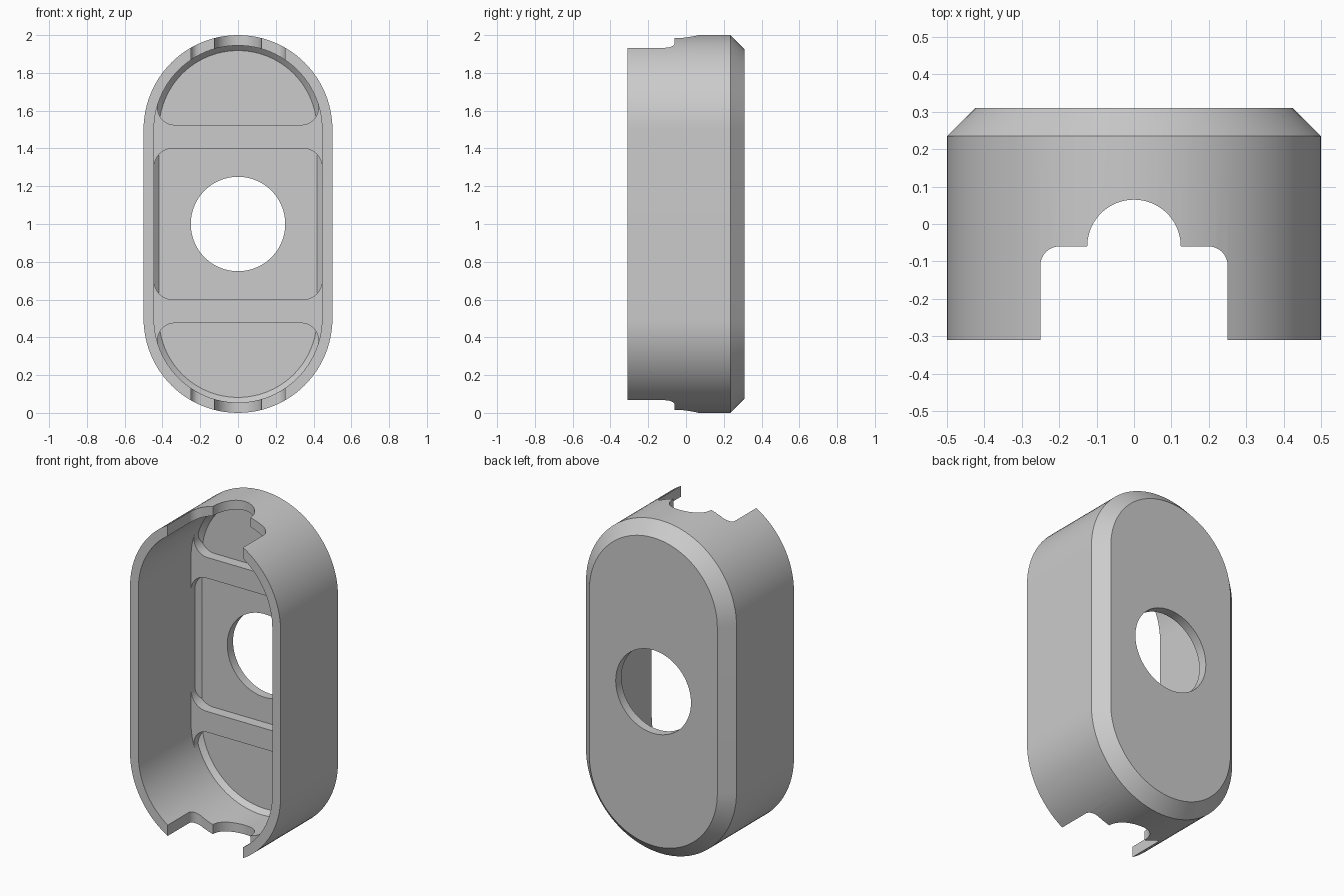
import bpy, bmesh
from math import sin, cos, pi, sqrt, atan2, radians

cube = bpy.data.objects.get("Cube")
if cube:
    bpy.data.objects.remove(cube, do_unlink=True)

grey = bpy.data.materials.new("plain grey")
grey.use_nodes = True
colour = (0.6, 0.6, 0.6, 1)
grey.diffuse_color = colour
grey.node_tree.nodes["Principled BSDF"].inputs["Base Color"].default_value = colour


def arc(cx, cy, r, a0, a1, n):
    """Points on an arc, angles in radians."""
    return [(cx + r * cos(a0 + (a1 - a0) * i / n),
             cy + r * sin(a0 + (a1 - a0) * i / n)) for i in range(n + 1)]


def stadium(r):
    """Upright pill outline in x, z."""
    return arc(0, 1.5, r, 0, pi, 48) + arc(0, 0.5, r, pi, 2 * pi, 48)


def finish(bm, name):
    bmesh.ops.recalc_face_normals(bm, faces=bm.faces)
    mesh = bpy.data.meshes.new(name)
    bm.to_mesh(mesh)
    bm.free()
    mesh.materials.append(grey)
    ob = bpy.data.objects.new(name, mesh)
    bpy.context.collection.objects.link(ob)
    return ob


def loft(name, rings):
    """Skin a list of matching 3D rings and cap both ends."""
    bm = bmesh.new()
    loops = [[bm.verts.new(p) for p in ring] for ring in rings]
    n = len(loops[0])
    for a, b in zip(loops, loops[1:]):
        for i in range(n):
            j = (i + 1) % n
            bm.faces.new((a[i], a[j], b[j], b[i]))
    bm.faces.new(loops[0])
    bm.faces.new(loops[-1])
    return finish(bm, name)


def prism_y(name, pts, y0, y1):
    return loft(name, [[(x, y, z) for x, z in pts] for y in (y0, y1)])


def prism_z(name, pts, z0, z1):
    return loft(name, [[(x, y, z) for x, y in pts] for z in (z0, z1)])


def activate(ob):
    bpy.ops.object.select_all(action='DESELECT')
    ob.select_set(True)
    bpy.context.view_layer.objects.active = ob


def cut(ob, cutter):
    cutter.hide_render = True
    mod = ob.modifiers.new("cut", 'BOOLEAN')
    mod.operation = 'DIFFERENCE'
    mod.solver = 'EXACT'
    mod.object = cutter
    activate(ob)
    bpy.ops.object.modifier_apply(modifier=mod.name)
    bpy.data.objects.remove(cutter, do_unlink=True)


# Hollow shell: (radius, y) from the back face, round the rim, to the floor
wall = 0.445
section = [(0.425, 0.31), (0.5, 0.235), (0.5, -0.31),
           (wall, -0.31), (wall, 0.228), (0.418, 0.255)]
shell = loft("shell", [[(x, y, z) for x, z in stadium(r)] for r, y in section])

# Round hole through the back
cut(shell, prism_y("hole_cutter", arc(0, 1, 0.25, 0, 2 * pi, 96)[:-1], 0.15, 0.4))

# Stepped cable notch through both ends
half = [(0.25, -0.4)] + arc(0.2, -0.11, 0.05, 0, pi / 2, 10)
notch = half + arc(0, -0.06, 0.125, 0, pi, 40) + [(-x, y) for x, y in reversed(half)]
cut(shell, prism_z("notch_cutter", notch, -0.1, 2.1))

# Cross ribs with filleted ends that run into the walls
f = 0.09
fx, fz = sqrt((wall - f) ** 2 - (0.025 + f) ** 2), 1.525 + f
tangent = atan2(fz - 1.5, fx)
side = (arc(wall - 0.1, 1.3, 0.1, pi / 2, 0, 12)
        + [(0.47, 1.3), (0.47, 1.5), (0.47 * cos(tangent), 1.5 + 0.47 * sin(tangent))]
        + arc(fx, fz, f, tangent, -pi / 2, 16))
outline = side + [(-x, z) for x, z in reversed(side)]
upper_rib = prism_y("upper_rib", outline, 0.19, 0.258)
lower_rib = prism_y("lower_rib", [(x, 2 - z) for x, z in outline], 0.19, 0.258)

for ob in (shell, upper_rib, lower_rib):
    activate(ob)
    bpy.ops.object.shade_smooth_by_angle(angle=radians(30))
